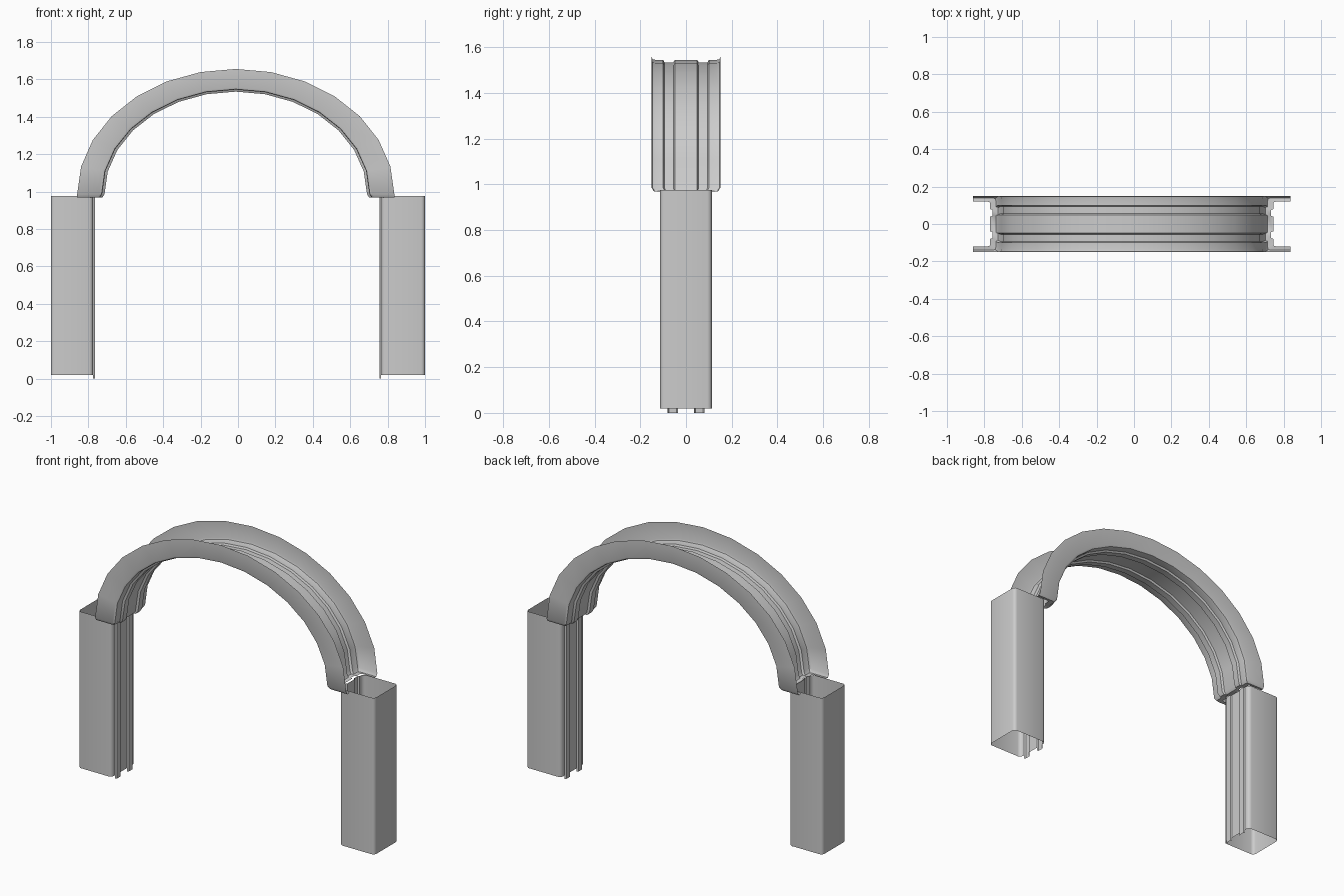
import bpy
import math

cube = bpy.data.objects.get("Cube")
if cube:
    bpy.data.objects.remove(cube, do_unlink=True)

grey = bpy.data.materials.new("light_grey")
grey.use_nodes = True
grey.diffuse_color = (0.6, 0.6, 0.6, 1)
grey.node_tree.nodes["Principled BSDF"].inputs["Base Color"].default_value = (0.6, 0.6, 0.6, 1)


def loft(name, rings, closed=False):
    """Skin a list of equally long rings of points into one sheet."""
    n = len(rings[0])
    verts = [p for ring in rings for p in ring]
    faces = []
    for i in range(len(rings) - 1):
        for j in range(n if closed else n - 1):
            k = (j + 1) % n
            faces.append((i * n + j, i * n + k, (i + 1) * n + k, (i + 1) * n + j))
    mesh = bpy.data.meshes.new(name)
    mesh.from_pydata(verts, [], faces)
    mesh.materials.append(grey)
    obj = bpy.data.objects.new(name, mesh)
    bpy.context.collection.objects.link(obj)
    bpy.ops.object.select_all(action='DESELECT')
    obj.select_set(True)
    bpy.context.view_layer.objects.active = obj
    bpy.ops.object.shade_smooth_by_angle(angle=math.radians(35))
    return obj


# Arch: ribbed channel section (y, outward offset) swept over a half ellipse
CENTRE, SPRING = -0.012, 0.985
half = [(0.15, 0.133), (0.15, 0.015), (0.146, 0.003), (0.135, 0), (0.1, 0),
        (0.094, -0.013), (0.055, -0.013), (0.049, 0)]


def mirrored(points):
    return points + [(-y, d) for y, d in reversed(points)]


def arch_ring(angle, squeeze=1.0, shift=0.0, drop=0.0):
    ring = []
    for y, d in mirrored(half):
        if d < 0.1:
            d += shift
        ring.append((CENTRE - (0.715 + d) * math.cos(angle), y * squeeze,
                     SPRING - drop + (0.56 + d * 0.83) * math.sin(angle)))
    return ring


STEPS = 14
rings = [arch_ring(math.pi * i / STEPS) for i in range(STEPS + 1)]
# Ends turn inward in a small lip that meets the posts
rings = ([arch_ring(0, 0.8, 0.042, 0.014), arch_ring(0, 0.93, 0.012, 0.017)] + rings
         + [arch_ring(math.pi, 0.93, 0.012, 0.017), arch_ring(math.pi, 0.8, 0.042, 0.014)])
loft("arch_channel", rings)


# Posts: open rounded tubes with two ribs down the inner face
def post(side, label, inner):
    def corner(cx, cy, r, start):
        return [(cx + r * math.cos(math.radians(start + a)),
                 cy + r * math.sin(math.radians(start + a))) for a in (0, 30, 60, 90)]

    wall = inner + 0.009
    rib = [(wall, 0.08), (inner, 0.075), (inner, 0.041), (wall, 0.036)]
    top_half = corner(0.98, 0.093, 0.02, 0) + corner(wall + 0.022, 0.091, 0.022, 90) + rib
    outline = top_half + [(x, -y) for x, y in reversed(top_half)]

    levels = [0.02, 0.338, 0.657, 0.975]
    for name, low, high in zip(("lower", "middle", "upper"), levels, levels[1:]):
        loft(f"{label}_post_{name}",
             [[(side * x, y, z) for x, y in outline] for z in (low, high)], True)

    # Rib ends stand below the tube as feet
    for sign, end in ((1, "back"), (-1, "front")):
        loft(f"{label}_{end}_foot",
             [[(side * x, sign * y, z) for x, y in rib] for z in (0, 0.02)])


post(-1, "right", 0.765)
post(1, "left", 0.756)
